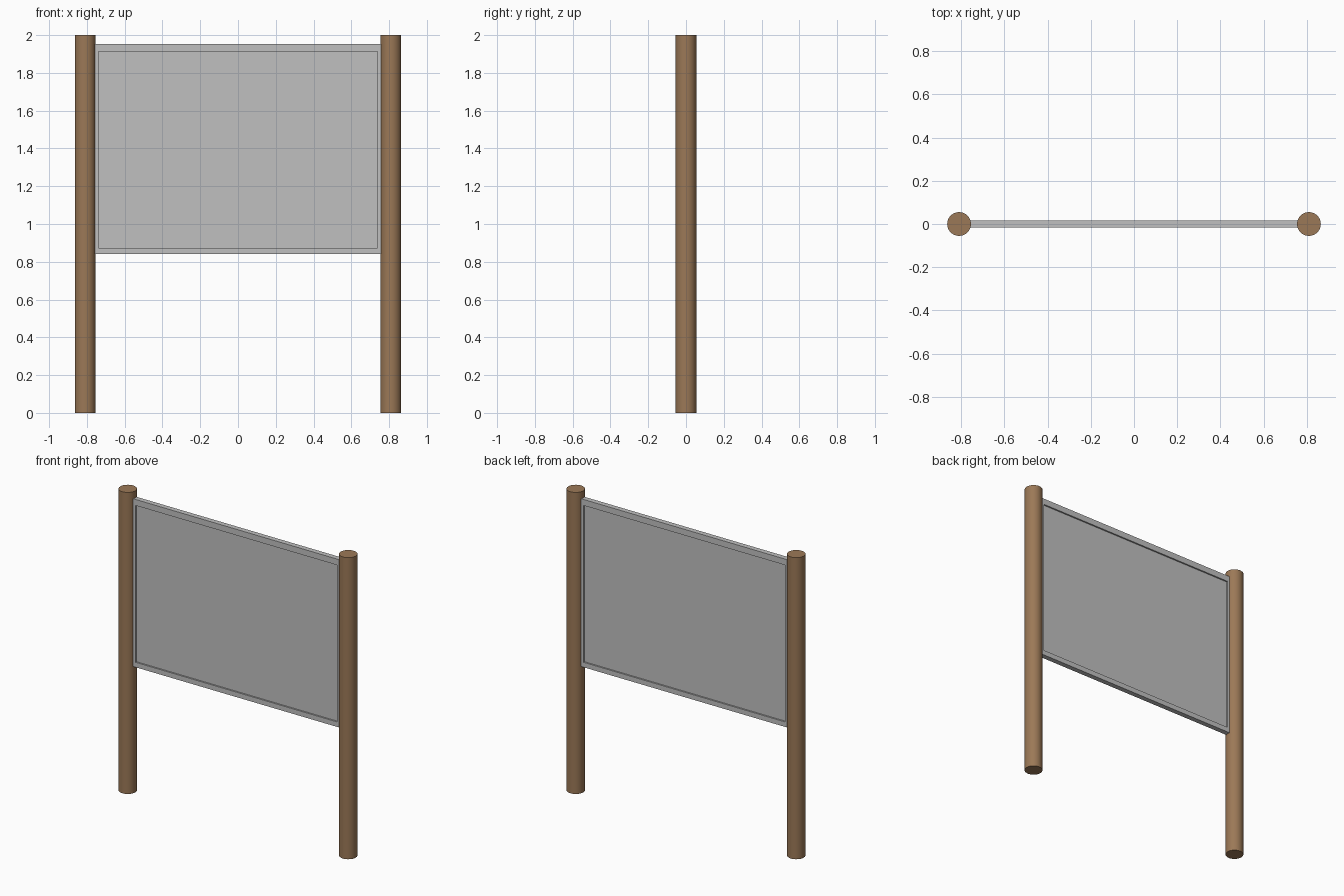
import bpy, bmesh
from mathutils import Matrix, Vector

if "Cube" in bpy.data.objects:
    bpy.data.objects.remove(bpy.data.objects["Cube"])


def material(name, rgb):
    m = bpy.data.materials.new(name)
    m.diffuse_color = (*rgb, 1.0)
    m.use_nodes = True
    m.node_tree.nodes["Principled BSDF"].inputs["Base Color"].default_value = m.diffuse_color
    return m


wood = material("brown_wood", (0.33, 0.19, 0.095))
metal = material("grey_metal", (0.53, 0.53, 0.53))


def new_object(name, bm, mat):
    mesh = bpy.data.meshes.new(name)
    bm.to_mesh(mesh)
    bm.free()
    mesh.materials.append(mat)
    obj = bpy.data.objects.new(name, mesh)
    bpy.context.collection.objects.link(obj)
    return obj


# Round posts
for name, x in (("left_post", -0.809), ("right_post", 0.809)):
    bpy.ops.mesh.primitive_cylinder_add(vertices=32, radius=0.055, depth=2.0,
                                        location=(x, 0, 1.0))
    post = bpy.context.object
    post.name = name
    post.data.materials.append(wood)
    bpy.ops.object.shade_smooth_by_angle()

# Board: one slab with a recessed field on front and back
X, Z0, Z1, T = 0.775, 0.84, 1.953, 0.017      # outer size, half thickness
IX, IZ0, IZ1, DEPTH = 0.739, 0.873, 1.913, 0.010  # recessed field
bm = bmesh.new()
bmesh.ops.create_cube(bm, size=1, matrix=Matrix.Translation((0, 0, (Z0 + Z1) / 2))
                      @ Matrix.Diagonal((2 * X, 2 * T, Z1 - Z0, 1)))
mid = (Z0 + Z1) / 2
for face in [f for f in bm.faces if abs(f.normal.y) > 0.9]:
    side = 1 if face.normal.y > 0 else -1
    bmesh.ops.inset_individual(bm, faces=[face], thickness=0.02)
    for v in face.verts:    # rim widths differ, so place the inner edge
        v.co.x = IX if v.co.x > 0 else -IX
        v.co.z = IZ1 if v.co.z > mid else IZ0
    walls = bmesh.ops.extrude_discrete_faces(bm, faces=[face])["faces"]
    bmesh.ops.translate(bm, verts=walls[0].verts, vec=Vector((0, -side * DEPTH, 0)))
bmesh.ops.recalc_face_normals(bm, faces=bm.faces)
new_object("sign_board", bm, metal)
